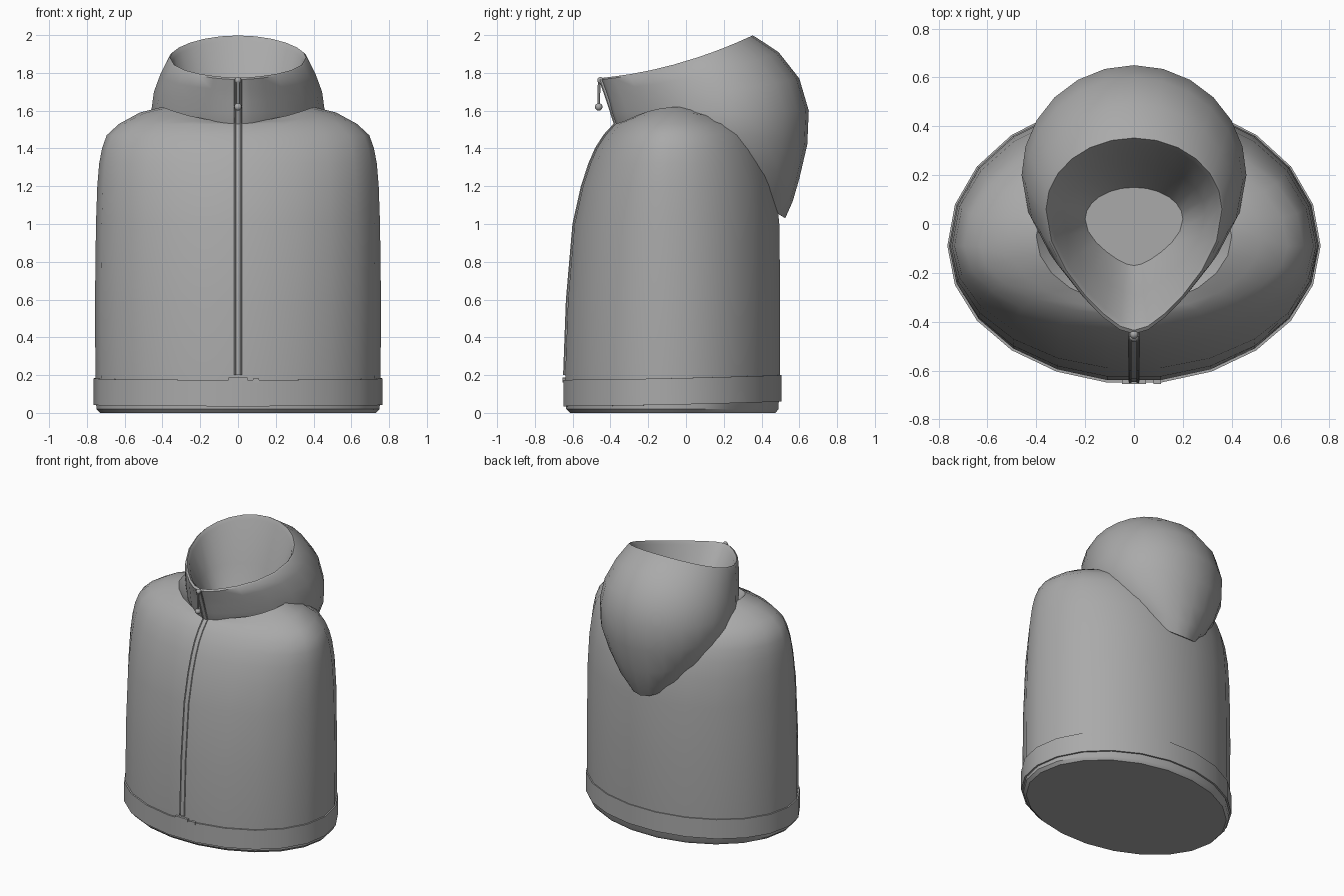
import bpy, bmesh
from math import sin, cos, pi, radians

cube = bpy.data.objects.get("Cube")
if cube:
    bpy.data.objects.remove(cube, do_unlink=True)

grey = bpy.data.materials.new("plain grey")
grey.use_nodes = True
grey.diffuse_color = (0.4, 0.4, 0.4, 1)
grey.node_tree.nodes["Principled BSDF"].inputs["Base Color"].default_value = (0.4, 0.4, 0.4, 1)


def finish(obj, angle=40):
    obj.data.materials.append(grey)
    bpy.ops.object.select_all(action="DESELECT")
    obj.select_set(True)
    bpy.context.view_layer.objects.active = obj
    bpy.ops.object.shade_smooth_by_angle(angle=radians(angle))
    return obj


def ring(sides, half_width, front, back, widest, z_front, z_back, bump=0, pinch=0):
    """Closed oval section, tilted from front to back; pinch narrows the front."""
    points = []
    for i in range(sides):
        a = 2 * pi * i / sides
        s, c = sin(a), cos(a)
        x = half_width * c
        if s < 0:
            x *= 1 - pinch * s * s
        y = widest + s * ((back - widest) if s > 0 else (widest - front))
        u = (y - front) / (back - front)
        z = z_front + (z_back - z_front) * (0.35 * u + 0.65 * u * u) + bump * c * c
        points.append((x, y, z))
    return points


def loft(name, rings, closed=False, angle=40):
    """Skin a row of sections, capping the ends or joining last to first."""
    bm = bmesh.new()
    rows = [[bm.verts.new(p) for p in r] for r in rings]
    pairs = list(zip(rows, rows[1:]))
    if closed:
        pairs.append((rows[-1], rows[0]))
    else:
        bm.faces.new(rows[0][::-1])
        bm.faces.new(rows[-1])
    n = len(rows[0])
    for low, high in pairs:
        for i in range(n):
            j = (i + 1) % n
            bm.faces.new((low[i], low[j], high[j], high[i]))
    bmesh.ops.recalc_face_normals(bm, faces=bm.faces)
    mesh = bpy.data.meshes.new(name)
    bm.to_mesh(mesh)
    bm.free()
    obj = bpy.data.objects.new(name, mesh)
    bpy.context.collection.objects.link(obj)
    return finish(obj, angle)


# Torso: height, half width, front, back
body_rows = [
    (0.0, 0.73, -0.62, 0.48), (0.02, 0.75, -0.64, 0.495), (0.2, 0.755, -0.645, 0.505),
    (0.6, 0.757, -0.63, 0.505), (1.0, 0.752, -0.595, 0.50), (1.2, 0.745, -0.55, 0.48),
    (1.32, 0.735, -0.51, 0.45), (1.4, 0.72, -0.475, 0.42), (1.47, 0.695, -0.43, 0.38),
    (1.53, 0.63, -0.375, 0.32)]
torso = [ring(22, w, f, b, -0.09, z, z) for z, w, f, b in body_rows]
torso.append(ring(22, 0.52, -0.355, 0.26, -0.06, 1.535, 1.535, bump=0.055))
torso.append(ring(22, 0.40, -0.33, 0.20, -0.05, 1.54, 1.54, bump=0.08))
torso.append(ring(22, 0.22, -0.18, 0.14, 0, 1.42, 1.42))
loft("torso", torso)

# Hem band round the bottom, dipping a little at the front
hem = []
for grow, low, high in ((0.0, 0.035, 0.175), (0.012, 0.035, 0.175)):
    edge = [ring(22, 0.752 + grow, -0.643 - grow, 0.50 + grow, -0.09, z, z + 0.025)
            for z in (low, high)]
    hem += edge if grow else edge[::-1]
loft("hem_band", hem, closed=True, angle=30)

# Hood: inner funnel up to the rim, then outer bag: width, front, back, widest, z front, z back
hood_rows = [
    (0.20, -0.17, 0.15, 0.02, 1.45, 1.45), (0.29, -0.29, 0.25, 0.04, 1.59, 1.68),
    (0.345, -0.41, 0.335, 0.06, 1.755, 1.97), (0.36, -0.435, 0.352, 0.06, 1.775, 1.998),
    (0.37, -0.45, 0.365, 0.06, 1.765, 1.992), (0.41, -0.43, 0.49, 0.11, 1.71, 1.91),
    (0.445, -0.41, 0.60, 0.17, 1.65, 1.77), (0.46, -0.395, 0.65, 0.20, 1.59, 1.60),
    (0.457, -0.375, 0.642, 0.20, 1.53, 1.42), (0.40, -0.34, 0.60, 0.20, 1.45, 1.24),
    (0.33, -0.30, 0.565, 0.20, 1.40, 1.12), (0.24, -0.25, 0.525, 0.20, 1.36, 1.03)]
loft("hood", [ring(24, *row, pinch=0.42) for row in hood_rows], angle=50)


def tube(name, points, radius):
    curve = bpy.data.curves.new(name, "CURVE")
    curve.dimensions = "3D"
    curve.bevel_depth = radius
    curve.bevel_resolution = 1
    curve.use_fill_caps = True
    spline = curve.splines.new("POLY")
    spline.points.add(len(points) - 1)
    for p, co in zip(spline.points, points):
        p.co = (*co, 1)
    obj = bpy.data.objects.new(name, curve)
    bpy.context.collection.objects.link(obj)
    bpy.ops.object.select_all(action="DESELECT")
    obj.select_set(True)
    bpy.context.view_layer.objects.active = obj
    bpy.ops.object.convert(target="MESH")
    return finish(bpy.context.object)


# Zip: a flat tape with a raised cord on each edge, up the chest and collar
zip_path = [(f * 0.99 - 0.003, z) for z, w, f, b in body_rows if z > 0.15]
zip_path += [(-0.412, 1.65), (-0.452, 1.765)]
loft("zip_tape", [[(-0.016, y - 0.006, z), (0.016, y - 0.006, z),
                   (0.016, y + 0.015, z), (-0.016, y + 0.015, z)] for y, z in zip_path])
for side, x in (("left", 0.016), ("right", -0.016)):
    tube("zip_cord_" + side, [(x, y - 0.004, z) for y, z in zip_path], 0.006)


# Slider and hanging pull tab
def ball(name, location, radius):
    bpy.ops.mesh.primitive_uv_sphere_add(segments=12, ring_count=8, radius=radius, location=location)
    bpy.context.object.name = name
    finish(bpy.context.object)


ball("zip_slider", (0, -0.452, 1.76), 0.018)
tube("zip_pull", [(0, -0.46, 1.755), (0, -0.462, 1.62)], 0.008)
ball("zip_pull_end", (0, -0.462, 1.62), 0.02)

# Small fastening tab on the front of the hem
for name, x, z in (("hem_tab_top", 0.0, 0.178), ("hem_tab_side", 0.095, 0.172)):
    bpy.ops.mesh.primitive_cube_add(size=1, location=(x, -0.647, z))
    tab = bpy.context.object
    tab.name = name
    tab.scale = (0.03 if x else 0.10, 0.016, 0.02)
    finish(tab)
